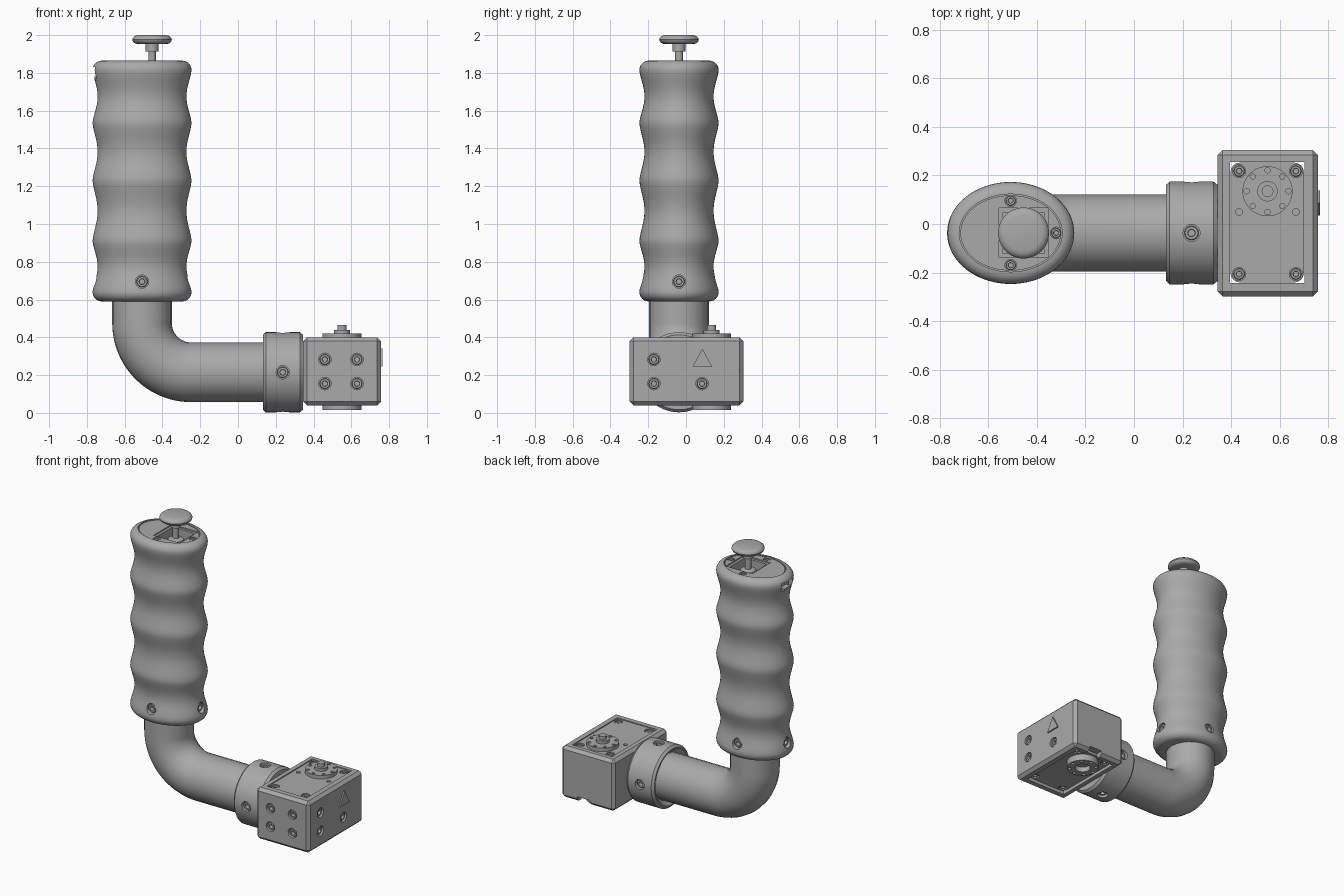
import bpy, bmesh
from math import sin, cos, pi
from mathutils import Vector

old = bpy.data.objects.get("Cube")
if old:
    bpy.data.objects.remove(old)

GREY = (0.4, 0.4, 0.4, 1)
mat = bpy.data.materials.new("plain grey")
mat.use_nodes = True
mat.diffuse_color = GREY
mat.node_tree.nodes["Principled BSDF"].inputs["Base Color"].default_value = GREY
X, Y, Z = Vector((1, 0, 0)), Vector((0, 1, 0)), Vector((0, 0, 1))


def finish(name, bm):
    bmesh.ops.recalc_face_normals(bm, faces=bm.faces)
    me = bpy.data.meshes.new(name)
    bm.to_mesh(me)
    bm.free()
    ob = bpy.data.objects.new(name, me)
    me.materials.append(mat)
    bpy.context.collection.objects.link(ob)
    return ob


def activate(ob):
    bpy.ops.object.select_all(action='DESELECT')
    ob.select_set(True)
    bpy.context.view_layer.objects.active = ob


def loft(name, rings, loc, axis=Z, n=32, socket=0):
    """Closed stack of elliptical rings (height, a, b); socket sinks the end cap."""
    bm = bmesh.new()
    q = axis.to_track_quat('Z', 'Y')
    loops = [[bm.verts.new(Vector(loc) + q @ Vector((a * cos(2 * pi * i / n), b * sin(2 * pi * i / n), h)))
              for i in range(n)] for h, a, b in rings]
    for lo, hi in zip(loops, loops[1:]):
        for i in range(n):
            bm.faces.new((lo[i], lo[i - 1], hi[i - 1], hi[i]))
    bm.faces.new(loops[0])
    bm.faces.new(loops[-1])
    return finish(name, bm)


def lathe(name, profile, loc, axis=Z, n=32):
    return loft(name, [(h, r, r) for h, r in profile], loc, axis, n)


def block(name, lo, hi, bevel=0.0, segments=1, upright_only=False):
    bm = bmesh.new()
    bmesh.ops.create_cube(bm, size=1)
    lo, hi = Vector(lo), Vector(hi)
    for v in bm.verts:
        v.co = (lo + hi) / 2 + v.co * (hi - lo)
    if bevel:
        edges = [e for e in bm.edges if not upright_only
                 or abs(e.verts[0].co.z - e.verts[1].co.z) > 0.01]
        bmesh.ops.bevel(bm, geom=edges, offset=bevel, segments=segments, profile=0.5, affect='EDGES')
    return finish(name, bm)


def cut(target, cutter):
    mod = target.modifiers.new("cut", 'BOOLEAN')
    mod.operation, mod.solver, mod.object = 'DIFFERENCE', 'EXACT', cutter
    activate(target)
    bpy.ops.object.modifier_apply(modifier=mod.name)
    bpy.data.objects.remove(cutter)


def screw(name, target, pos, axis, r=0.033, depth=0.03):
    """Counterbored hole with a socket-head screw at its bottom."""
    cut(target, lathe("hole", [(-depth, r), (0.04, r)], pos, axis, 24))
    t = depth * 0.35
    lathe(name, [(-depth - 0.005, r * 0.85), (-t, r * 0.85), (-t + 0.003, r * 0.75),
                 (-t + 0.003, r * 0.45), (-depth, r * 0.4)], pos, axis, 16)


# Grip: oval section with finger waves and rounded ends
GX, GY, TOP, BOTTOM = -0.508, -0.037, 1.865, 0.59
CRESTS = [0.64, 0.91, 1.23, 1.535, 1.815]


def wave(z):
    for a, b in zip(CRESTS, CRESTS[1:]):
        if a <= z <= b:
            return -0.027 * sin(pi * (z - a) / (b - a)) ** 1.5
    return 0


def ring(z, d):
    return (z, 0.262 + d, 0.21 + d)


R = 0.05
arc = [i * pi / 12 for i in range(7)]
rings = [ring(BOTTOM + R * (1 - sin(t)), -R * (1 - cos(t))) for t in reversed(arc)]
rings += [ring(a + (b - a) * i / 14, wave(a + (b - a) * i / 14))
          for a, b in zip(CRESTS, CRESTS[1:]) for i in range(1, 15)]
rings += [ring(TOP - R * (1 - sin(t)), -R * (1 - cos(t))) for t in arc[1:]]
grip = loft("grip", rings, (GX, GY, 0), n=72)

# Top plate seated in the grip, with a square pocket
cut(grip, loft("seat", [(1.835, 0.212, 0.16), (1.9, 0.212, 0.16)], (GX, GY, 0), n=64))
plate = loft("grip_top_plate", [(1.83, 0.207, 0.155), (1.861, 0.207, 0.155)], (GX, GY, 0), n=64)
BX = -0.455
for part in (grip, plate):
    cut(part, block("pocket", (BX - 0.085, GY - 0.085, 1.78), (BX + 0.085, GY + 0.085, 1.9)))
cut(plate, block("pocket_step", (BX - 0.102, GY - 0.102, 1.852), (BX + 0.102, GY + 0.102, 1.9)))
for i, (x, y) in enumerate([(GX, 0.133), (GX, -0.133), (GX + 0.187, 0)]):
    screw("top_plate_screw_%d" % i, plate, (x, GY + y, 1.861), Z, 0.024, 0.018)

# Push button with stem and boot
lathe("button_boot", [(1.775, 0.065), (1.8, 0.065), (1.825, 0.05), (1.835, 0.025)], (BX, GY, 0))
lathe("button_stem", [(1.78, 0.02), (1.912, 0.02), (1.912, 0.034), (1.955, 0.034)], (BX, GY, 0), n=24)
lathe("button_cap", [(1.952, 0.075), (1.956, 0.09), (1.965, 0.101), (1.976, 0.105), (1.987, 0.101),
                     (1.996, 0.09), (2.0, 0.075)], (BX, GY, 0), n=48)

# Cable port in the outer side of the grip
cut(grip, block("port_slot", (-0.9, GY - 0.06, 1.77), (-0.725, GY + 0.06, 1.83)))
block("port_tongue", (-0.76, GY - 0.035, 1.77), (-0.71, GY + 0.035, 1.782))

# Grip clamp screws on four sides
ZS = 0.695
d = wave(ZS)
for i, (ax, r) in enumerate([(X, 0.262), (-X, 0.262), (Y, 0.21), (-Y, 0.21)]):
    screw("grip_screw_%d" % i, grip, Vector((GX, GY, ZS)) + ax * (r + d), ax, 0.035, 0.035)

# Bent tube
TZ, BEND = 0.215, 0.26
path = [(GX, 0.65)]
path += [(GX + BEND * (1 - cos(t)), TZ + BEND * (1 - sin(t))) for t in [i * pi / 48 for i in range(25)]]
path += [(0.3, TZ)]
curve = bpy.data.curves.new("bent_tube", 'CURVE')
curve.dimensions = '3D'
curve.bevel_depth, curve.bevel_resolution, curve.use_fill_caps = 0.158, 10, True
spline = curve.splines.new('POLY')
spline.points.add(len(path) - 1)
for p, (x, z) in zip(spline.points, path):
    p.co = (x, GY, z, 1)
tube = bpy.data.objects.new("bent_tube", curve)
bpy.context.collection.objects.link(tube)
curve.materials.append(mat)
activate(tube)
bpy.ops.object.convert(target='MESH')

# Clamp collar
collar = lathe("clamp_collar", [(0.03, 0.155), (0.025, 0.165), (0, 0.188), (0, 0.198), (0.015, 0.212),
                                (0.195, 0.212), (0.212, 0.198)], (0.132, GY, TZ), X, 64)
for i, ax in enumerate([Y, -Y, Z, -Z]):
    screw("collar_screw_%d" % i, collar, Vector((0.237, GY, TZ)) + ax * 0.208, ax, 0.035, 0.035)

# Motor housing with a through opening and a cable notch
housing = block("motor_housing", (0.345, -0.298, 0.04), (0.757, 0.304, 0.4), 0.02)
cut(housing, block("opening", (0.395, -0.243, -0.1), (0.702, 0.255, 0.5)))
cut(housing, block("cable_notch", (0.53, 0.23, -0.1), (0.63, 0.4, 0.075)))
for i, x in enumerate((0.46, 0.63)):
    for z in (0.283, 0.155):
        screw("front_screw_%d" % i, housing, (x, -0.298, z), -Y)
for i, (y, z) in enumerate([(-0.17, 0.283), (-0.17, 0.155), (0.085, 0.155)]):
    screw("side_screw_%d" % i, housing, (0.757, y, z), X)

# Raised triangle marker on the outer side
bm = bmesh.new()
tri = [[bm.verts.new((x, y, z)) for y, z in ((0.035, 0.245), (0.138, 0.245), (0.087, 0.34))]
       for x in (0.75, 0.766)]
bm.faces.new(tri[0])
bm.faces.new(tri[1])
for i in range(3):
    bm.faces.new((tri[0][i], tri[0][i - 1], tri[1][i - 1], tri[1][i]))
finish("triangle_marker", bm)

# Motor body inside the housing
MX, MY = 0.55, 0.135
motor = block("motor_body", (0.397, -0.241, 0.06), (0.7, 0.253, 0.395), 0.04, 4, True)
for sx in (-0.117, 0.117):
    for y in (0.218, -0.206):
        screw("motor_screw", motor, (MX + sx, y, 0.395), Z, 0.027, 0.02)
        screw("motor_lower_screw", motor, (MX + sx, y, 0.06), -Z, 0.027, 0.02)
    cut(motor, lathe("small_hole", [(0.37, 0.014), (0.42, 0.014)], (MX + sx, 0.05, 0), n=16))

# Output disc with hub above, idler disc below
disc = lathe("output_disc", [(0.385, 0.103), (0.42, 0.103)], (MX, MY, 0), n=48)
idler = lathe("idler_disc", [(0.015, 0.103), (0.07, 0.103)], (MX, MY, 0), n=48)
cut(idler, lathe("idler_bore", [(0, 0.05), (0.05, 0.05)], (MX, MY, 0)))
for i in range(8):
    p = (MX + 0.086 * cos(i * pi / 4), MY + 0.086 * sin(i * pi / 4))
    cut(disc, lathe("disc_hole", [(0.4, 0.011), (0.43, 0.011)], (*p, 0), n=12))
    cut(idler, lathe("idler_hole", [(0, 0.011), (0.04, 0.011)], (*p, 0), n=12))
lathe("output_hub", [(0.41, 0.042), (0.44, 0.042), (0.44, 0.024), (0.464, 0.024)], (MX, MY, 0), n=24)

# Smooth curved walls, keep edges sharp
for ob in bpy.context.collection.objects:
    if ob.type == 'MESH' and mat.name in ob.data.materials:
        activate(ob)
        bpy.ops.object.shade_smooth_by_angle(angle=0.55)
